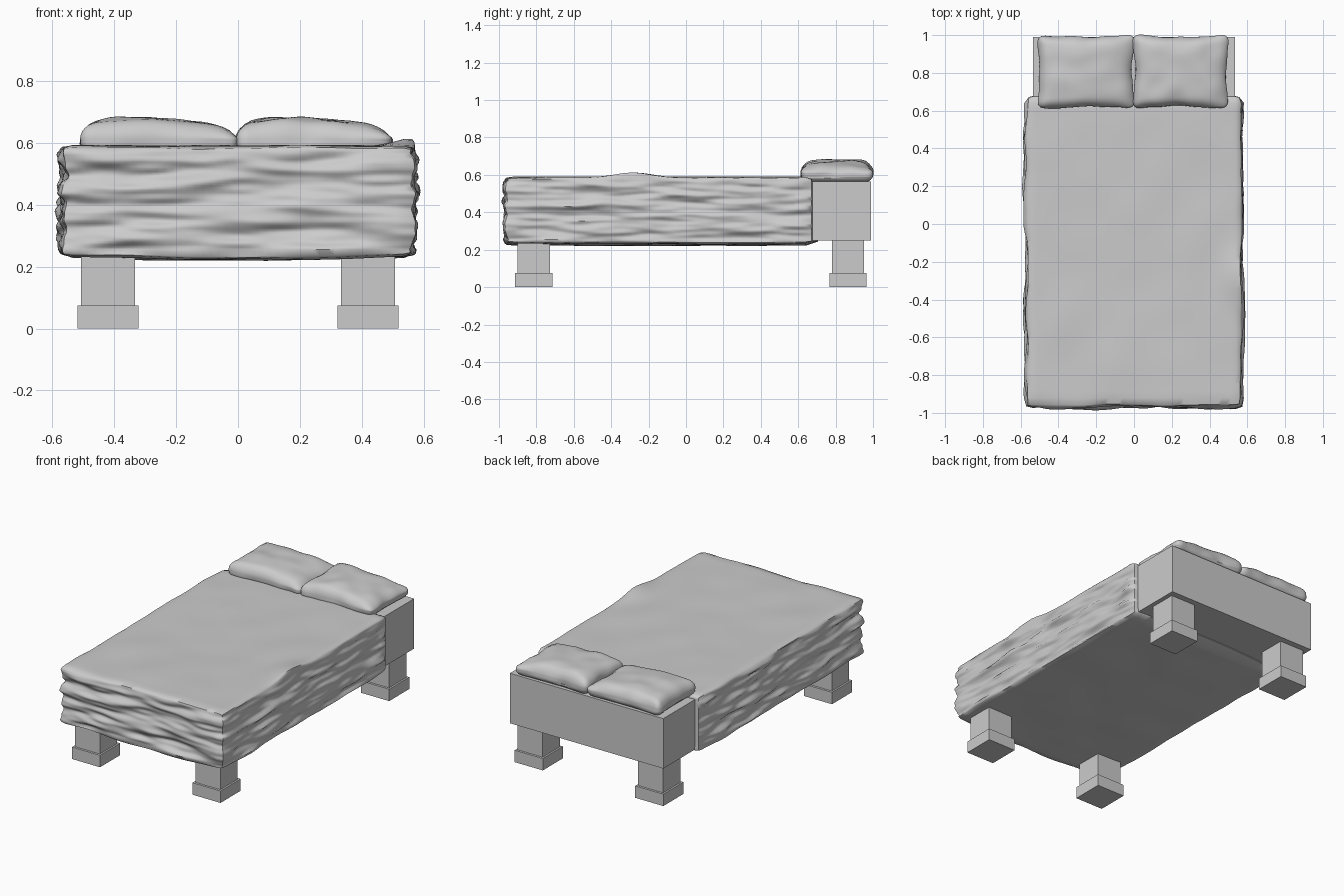
import bpy, bmesh
from math import exp
from mathutils import Vector, noise

if "Cube" in bpy.data.objects:
    bpy.data.objects.remove(bpy.data.objects["Cube"])


def box(name, lo, hi):
    lo, hi = Vector(lo), Vector(hi)
    me = bpy.data.meshes.new(name)
    bm = bmesh.new()
    bmesh.ops.create_cube(bm, size=1)
    for v in bm.verts:
        v.co = (lo + hi) / 2 + v.co * (hi - lo)
    bm.to_mesh(me)
    bm.free()
    ob = bpy.data.objects.new(name, me)
    bpy.context.collection.objects.link(ob)
    return ob


def soft_block(name, lo, hi, r, cuts, displace):
    """Rounded, subdivided block; displace(position, normal, uvw) returns an offset."""
    ob = box(name, lo, hi)
    lo, hi = Vector(lo), Vector(hi)
    mid, half = (lo + hi) / 2, (hi - lo) / 2
    bm = bmesh.new()
    bm.from_mesh(ob.data)
    bmesh.ops.subdivide_edges(bm, edges=bm.edges[:], cuts=cuts, use_grid_fill=True)
    for v in bm.verts:
        p = v.co - mid
        core = Vector([max(-h + r, min(h - r, c)) for c, h in zip(p, half)])
        n = (p - core).normalized()
        p = core + n * r
        uvw = Vector([c / h for c, h in zip(p, half)])
        v.co = mid + p + displace(mid + p, n, uvw)
    bm.to_mesh(ob.data)
    bm.free()
    for o in bpy.context.selected_objects:
        o.select_set(False)
    ob.select_set(True)
    bpy.context.view_layer.objects.active = ob
    bpy.ops.object.shade_smooth_by_angle(angle=0.9)
    return ob


# Bed base
box("bed_base", (-0.535, -0.93, 0.25), (0.535, 0.99, 0.565))

# Four square legs with wider feet
for side, sx in (("left", -1), ("right", 1)):
    for end, y in (("front", -0.814), ("back", 0.866)):
        x = sx * 0.42
        box(f"{end}_{side}_leg", (x - 0.087, y - 0.086, 0.07), (x + 0.087, y + 0.086, 0.25))
        box(f"{end}_{side}_foot", (x - 0.098, y - 0.1, 0), (x + 0.098, y + 0.1, 0.075))


# Blanket wrapped round the base, with lengthwise creases on its sides
def creases(p, n, uvw):
    if n.y > 0.5:
        # Wavy hem at the pillow end, drawn further back underneath
        return Vector((0, 0.04 * max(0, -uvw.z) ** 4 * (1 - uvw.x ** 2), 0))
    side = noise.noise(Vector((p.x * 3.5, p.y * 3.5, p.z * 17)))
    side += 0.5 * noise.noise(Vector((p.x * 7, p.y * 7, p.z * 38 + 5)))
    flat = noise.noise(Vector((p.x * 4, p.y * 4, 3.3 + n.z)))
    d = n * (0.006 + 0.028 * side * (1 - abs(n.z)) + 0.006 * flat * abs(n.z))
    if n.z > 0.3:
        lift = max(0, (uvw.x - 0.7) / 0.3) ** 1.5 * exp(-((p.y + 0.28) / 0.14) ** 2)
        d.z += 0.03 * lift
    if n.z < -0.3:
        d.z -= 0.012 * (1 - uvw.x ** 2)
    return d


soft_block("blanket", (-0.562, -0.957, 0.24), (0.562, 0.675, 0.583), 0.014, 44, creases)


# Two plump pillows with pinched edges
def plump(p, n, uvw):
    u, v, w = uvw
    d = Vector((u * 0.012 * (v * v - 0.5), v * 0.012 * (u * u - 0.5), 0))
    if w > 0:
        d.z = w * (0.026 * (1 - u ** 4) * (1 - v ** 4) - 0.012 * abs(u) ** 3 - 0.014 * u)
    lump = noise.noise(Vector((p.x * 9, p.y * 9, p.z * 12)))
    return d + n * 0.01 * lump * (1 if w > -0.5 else 0.2)


for side, x0, x1 in (("left", -0.507, -0.003), ("right", -0.002, 0.497)):
    soft_block(f"{side}_pillow", (x0, 0.617, 0.562), (x1, 0.997, 0.652), 0.04, 22, plump)
